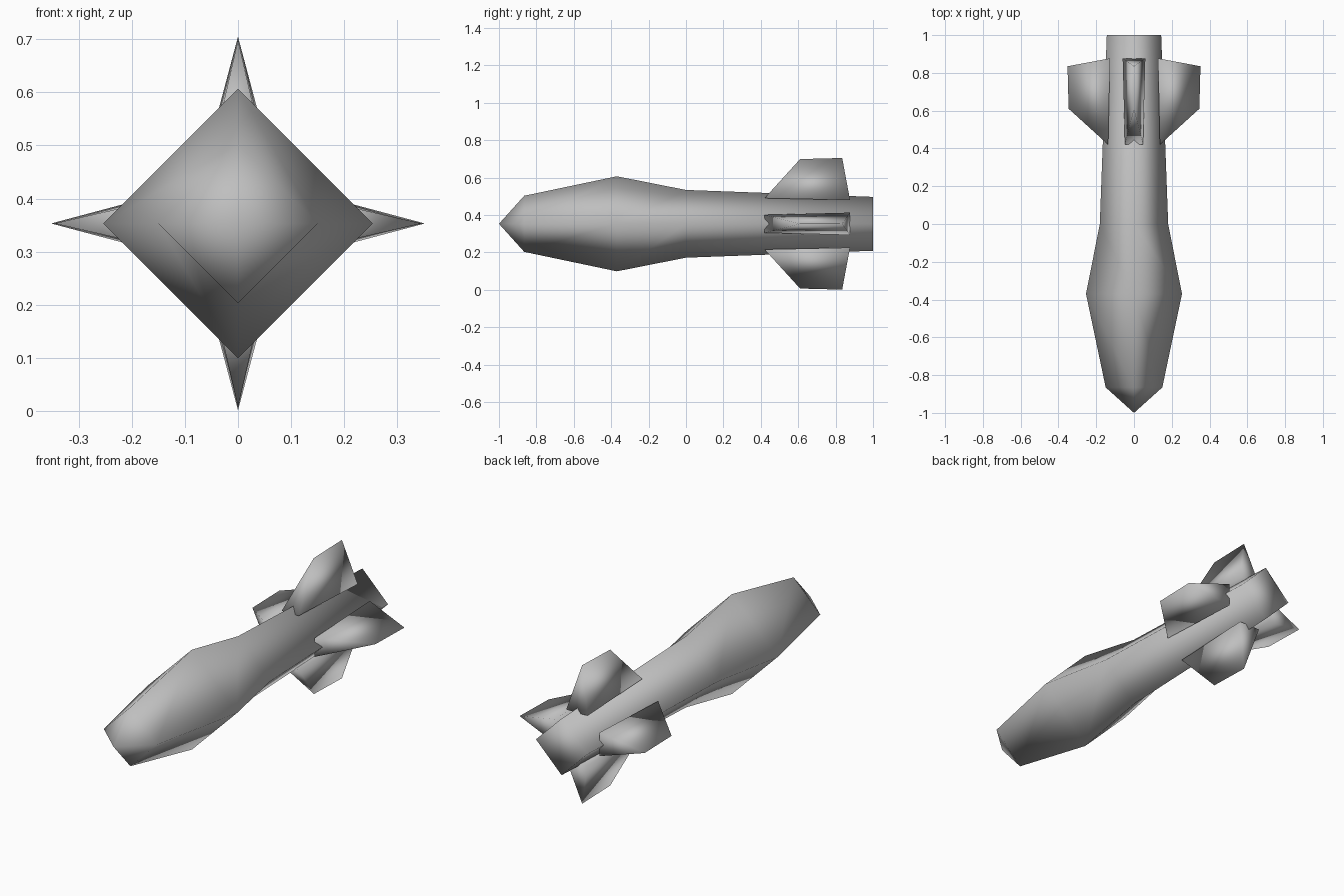
import bpy, bmesh
from math import radians
from mathutils import Matrix, Vector

cube = bpy.data.objects.get("Cube")
if cube:
    bpy.data.objects.remove(cube, do_unlink=True)

AXIS_Z = 0.353

metal = bpy.data.materials.new("grey_metal")
metal.use_nodes = True
metal.diffuse_color = (0.52, 0.52, 0.52, 1)
metal.node_tree.nodes["Principled BSDF"].inputs["Base Color"].default_value = metal.diffuse_color


def finish(bm, name):
    """Turn a bmesh into a fully smooth-shaded object on the body axis."""
    bmesh.ops.recalc_face_normals(bm, faces=bm.faces)
    for face in bm.faces:
        face.smooth = True
    mesh = bpy.data.meshes.new(name)
    bm.to_mesh(mesh)
    bm.free()
    mesh.materials.append(metal)
    obj = bpy.data.objects.new(name, mesh)
    obj.location.z = AXIS_Z
    bpy.context.collection.objects.link(obj)


# Body: diamond cross-sections (y, radius) lofted from the nose to the tail
profile = [(-0.865, 0.15), (-0.37, 0.254), (0, 0.181), (1, 0.144)]
bm = bmesh.new()
nose = bm.verts.new((0, -1, 0))
rings = [[bm.verts.new((r * x, y, r * z)) for x, z in ((1, 0), (0, 1), (-1, 0), (0, -1))]
         for y, r in profile]
for i in range(4):
    j = (i + 1) % 4
    bm.faces.new((nose, rings[0][i], rings[0][j]))
    for a, b in zip(rings, rings[1:]):
        bm.faces.new((a[i], a[j], b[j], b[i]))
bm.faces.new(rings[-1])
finish(bm, "body")

# Fins: wedges narrowing from a wide base to a knife edge, one on each ridge
for name, angle in (("top_fin", 0), ("left_fin", 90), ("bottom_fin", 180), ("right_fin", 270)):
    turn = Matrix.Rotation(radians(angle), 3, 'Y')
    bm = bmesh.new()

    def vert(x, y, z):
        return bm.verts.new(turn @ Vector((x, y, z)))

    front_r, front_l = vert(-0.048, 0.42, 0.137), vert(0.048, 0.42, 0.137)
    back_r, back_l = vert(-0.06, 0.877, 0.127), vert(0.06, 0.877, 0.127)
    tip_front, tip_back = vert(0, 0.61, 0.346), vert(0, 0.835, 0.352)
    for face in ((front_r, front_l, tip_front), (back_r, back_l, tip_back),
                 (front_r, back_r, tip_back, tip_front),
                 (front_l, back_l, tip_back, tip_front),
                 (front_r, front_l, back_l, back_r)):
        bm.faces.new(face)
    finish(bm, name)
